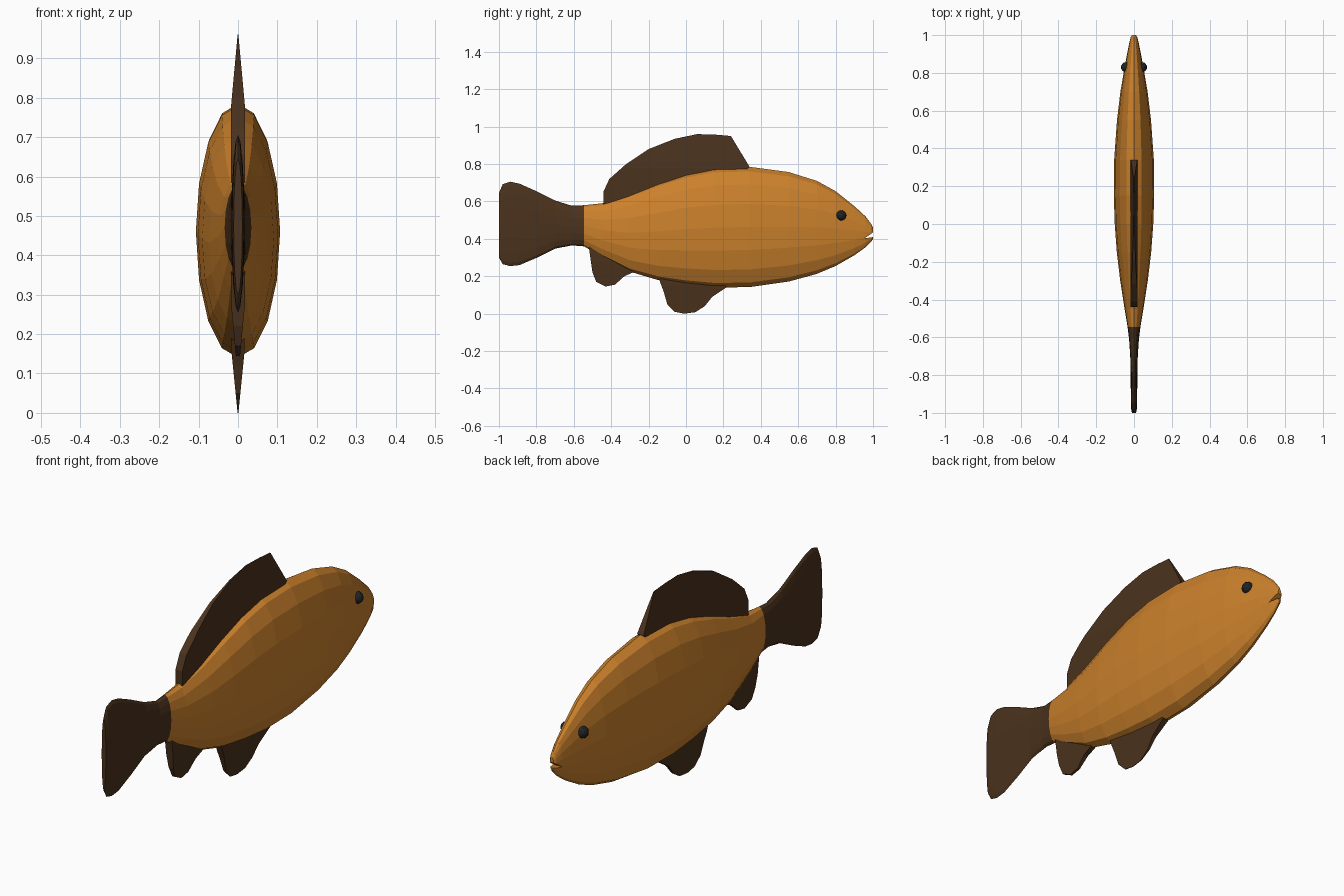
import bpy, bmesh, math

if "Cube" in bpy.data.objects:
    bpy.data.objects.remove(bpy.data.objects["Cube"])


def material(name, rgb):
    m = bpy.data.materials.new(name)
    m.diffuse_color = (*rgb, 1)
    m.use_nodes = True
    m.node_tree.nodes["Principled BSDF"].inputs["Base Color"].default_value = m.diffuse_color
    return m


ORANGE = material("orange", (0.60, 0.22, 0.025))
BROWN = material("brown", (0.07, 0.032, 0.012))
BLACK = material("black", (0.016, 0.017, 0.02))


def finish(bm, name, mat=None):
    bmesh.ops.recalc_face_normals(bm, faces=bm.faces)
    me = bpy.data.meshes.new(name)
    bm.to_mesh(me)
    bm.free()
    ob = bpy.data.objects.new(name, me)
    bpy.context.collection.objects.link(ob)
    if mat:
        me.materials.append(mat)
    return ob


def loft(name, stations, mat, sides=16):
    """Elliptical rings along y, each station is (y, top, bottom, half width)."""
    bm = bmesh.new()
    rings = []
    for y, top, bot, w in stations:
        c, h = (top + bot) / 2, (top - bot) / 2
        rings.append([bm.verts.new((w * math.sin(a), y, c + h * math.cos(a)))
                      for a in (2 * math.pi * i / sides for i in range(sides))])
    for a, b in zip(rings, rings[1:]):
        for i in range(sides):
            j = (i + 1) % sides
            bm.faces.new((a[i], a[j], b[j], b[i]))
    bm.faces.new(rings[0])
    bm.faces.new(rings[-1])
    return finish(bm, name, mat)


def fin(name, outline, root, tip, width, mat):
    """Side outline in (y, z), full thickness at root height, thin at the tip."""
    bm = bmesh.new()
    bm.faces.new([bm.verts.new((0, y, z)) for y, z in outline])
    bmesh.ops.bisect_plane(bm, geom=bm.verts[:] + bm.edges[:] + bm.faces[:],
                           plane_co=(0, 0, root), plane_no=(0, 0, 1))
    res = bmesh.ops.extrude_face_region(bm, geom=bm.faces[:], use_keep_orig=True)
    new = {g for g in res["geom"] if isinstance(g, bmesh.types.BMVert)}
    for v in bm.verts:
        t = min(max((v.co.z - root) / (tip - root), 0), 1)
        v.co.x = (1 if v in new else -1) * (width * (1 - t) + 0.001)
    return finish(bm, name, mat)


# Body
body = loft("body", [
    (-0.545, 0.58, 0.36, 0.034), (-0.45, 0.59, 0.305, 0.05),
    (-0.30, 0.64, 0.225, 0.073), (-0.15, 0.70, 0.18, 0.091),
    (0.00, 0.75, 0.155, 0.102), (0.15, 0.78, 0.14, 0.107),
    (0.34, 0.785, 0.142, 0.105), (0.55, 0.757, 0.172, 0.09),
    (0.70, 0.71, 0.213, 0.072), (0.80, 0.655, 0.255, 0.055),
    (0.90, 0.575, 0.312, 0.037), (0.96, 0.52, 0.355, 0.025),
    (0.99, 0.48, 0.385, 0.017), (1.00, 0.46, 0.40, 0.010)], ORANGE)

# Mouth notch
mouth = fin("mouth_cutter", [(0.955, 0.403), (1.03, 0.455), (1.03, 0.414)],
            0.6, 0.7, 0.1, None)
mouth.hide_render = True
mouth.hide_set(True)
cut = body.modifiers.new("mouth", 'BOOLEAN')
cut.operation = 'DIFFERENCE'
cut.object = mouth

# Tail fin
loft("tail_fin", [
    (-0.545, 0.58, 0.36, 0.034), (-0.61, 0.577, 0.365, 0.026),
    (-0.70, 0.605, 0.348, 0.020), (-0.80, 0.655, 0.298, 0.018),
    (-0.89, 0.695, 0.26, 0.017), (-0.94, 0.706, 0.254, 0.016),
    (-0.98, 0.692, 0.265, 0.015), (-1.00, 0.645, 0.30, 0.011)], BROWN)

# Back and belly fins
fin("dorsal_fin", [
    (0.34, 0.785), (0.24, 0.95), (0.16, 0.957), (0.06, 0.96), (-0.06, 0.935),
    (-0.20, 0.88), (-0.32, 0.80), (-0.41, 0.72), (-0.44, 0.655), (-0.44, 0.585),
    (-0.30, 0.60), (0.0, 0.71), (0.30, 0.75)], 0.775, 0.96, 0.017, BROWN)
fin("pelvic_fin", [
    (-0.15, 0.20), (-0.12, 0.12), (-0.10, 0.05), (-0.06, 0.01), (-0.01, 0.0),
    (0.05, 0.008), (0.10, 0.04), (0.14, 0.09), (0.22, 0.143), (0.15, 0.19)],
    0.15, 0.0, 0.015, BROWN)
fin("anal_fin", [
    (-0.52, 0.36), (-0.51, 0.29), (-0.50, 0.22), (-0.48, 0.17), (-0.43, 0.145),
    (-0.38, 0.155), (-0.33, 0.20), (-0.28, 0.222), (-0.30, 0.27), (-0.45, 0.37)],
    0.28, 0.10, 0.017, BROWN)

# Eyes
for side, label in ((-1, "left"), (1, "right")):
    bm = bmesh.new()
    bmesh.ops.create_icosphere(bm, subdivisions=2, radius=0.028)
    eye = finish(bm, label + "_eye", BLACK)
    eye.location = (side * 0.041, 0.83, 0.525)
